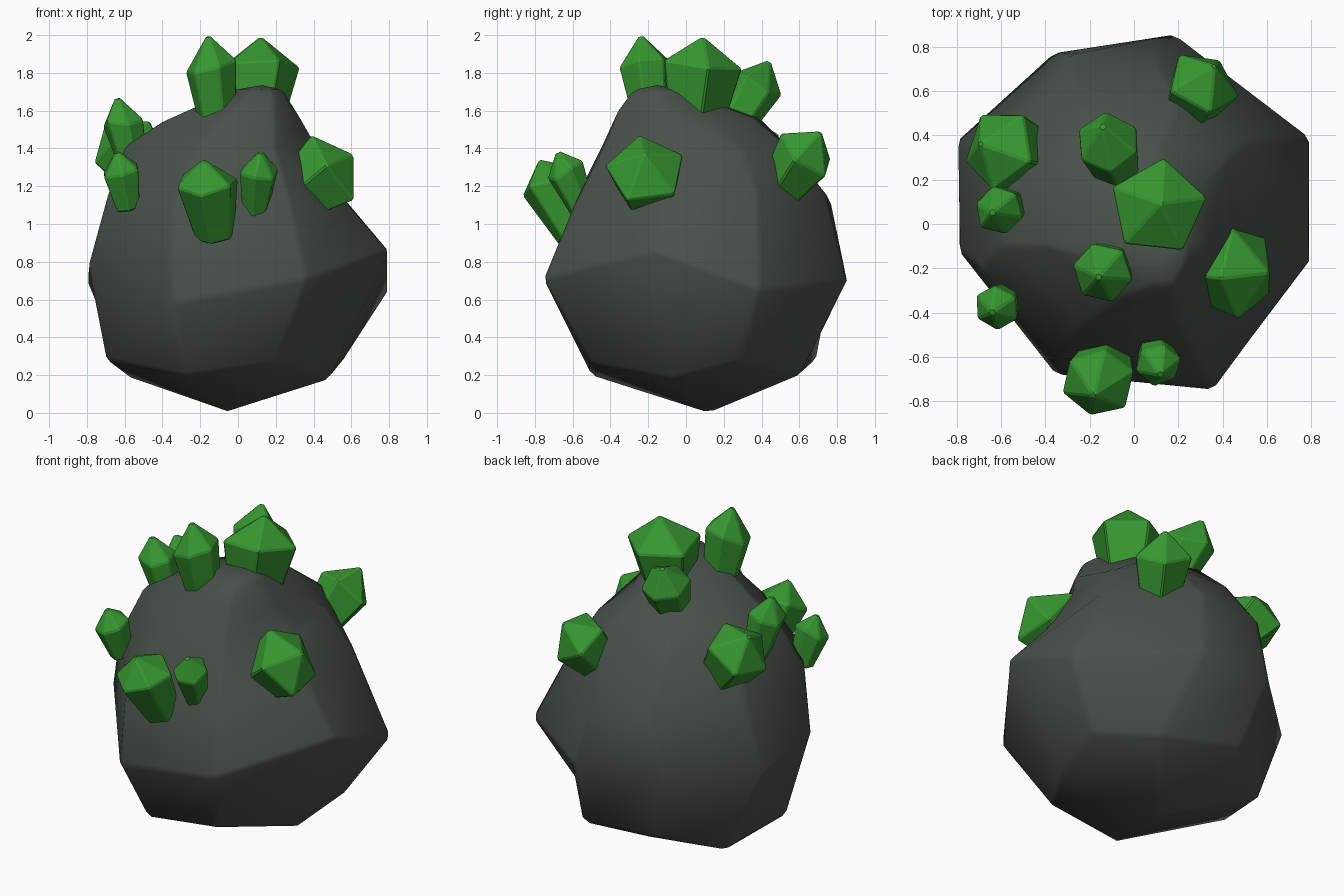
import bpy, bmesh, math, random
from mathutils import Vector

random.seed(4)


def material(name, rgb):
    m = bpy.data.materials.new(name)
    m.diffuse_color = (*rgb, 1)
    return m


rock_grey = material("dark rock", (0.066, 0.082, 0.067))
green = material("crystal green", (0.038, 0.315, 0.03))


def finish(name, bm, mat, bevel, limit, smooth):
    """Make the object, soften its edges and shade it."""
    bmesh.ops.recalc_face_normals(bm, faces=bm.faces)
    me = bpy.data.meshes.new(name)
    bm.to_mesh(me)
    bm.free()
    me.materials.append(mat)
    ob = bpy.data.objects.new(name, me)
    bpy.context.collection.objects.link(ob)
    mod = ob.modifiers.new("worn edges", "BEVEL")
    mod.width = bevel
    mod.segments = 1
    mod.limit_method = "ANGLE"
    mod.angle_limit = math.radians(limit)
    mod.harden_normals = False
    for p in me.polygons:
        p.use_smooth = smooth
    return ob


def loft(bm, rings, bottom, top):
    """Skin matching rings, closing both ends with a point."""
    loops = [[bm.verts.new(p) for p in r] for r in rings]
    n = len(loops[0])
    for a, b in zip(loops, loops[1:]):
        for i in range(n):
            j = (i + 1) % n
            bm.faces.new((a[i], a[j], b[j], b[i]))
    for loop, tip in ((loops[0], bottom), (loops[-1], top)):
        v = bm.verts.new(tip)
        for i in range(n):
            bm.faces.new((loop[i], loop[(i + 1) % n], v))


# Boulder: faceted rings from the foot up to a small off-centre knob
foot = [(0.2, -0.5, 0.26), (0.48, -0.07, 0.18), (0.55, 0.28, 0.27), (0.3, 0.6, 0.2),
        (-0.22, 0.69, 0.28), (-0.58, 0.42, 0.19), (-0.7, 0.0, 0.28), (-0.28, -0.5, 0.2)]
belly = [(0.36, -0.755, 0.71), (0.8, -0.17, 0.86), (0.8, 0.39, 0.65), (0.19, 0.855, 0.7),
         (-0.36, 0.77, 0.74), (-0.8, 0.37, 0.7), (-0.79, -0.12, 0.78), (-0.35, -0.68, 0.58)]
shoulder = [(0.28, -0.59, 1.1), (0.57, -0.1, 1.12), (0.54, 0.38, 1.16), (0.1, 0.74, 1.16),
            (-0.28, 0.77, 1.1), (-0.67, 0.35, 1.08), (-0.69, -0.2, 1.15), (-0.35, -0.61, 1.08)]
neck = [(0.2, -0.44, 1.4), (0.42, -0.04, 1.4), (0.42, 0.3, 1.39), (0.2, 0.54, 1.41),
        (-0.25, 0.54, 1.41), (-0.57, 0.3, 1.39), (-0.6, -0.1, 1.41), (-0.22, -0.45, 1.4)]
crown = [(0.19, -0.36, 1.6), (0.34, -0.12, 1.55), (0.28, 0.15, 1.53), (0.12, 0.36, 1.56),
         (-0.15, 0.38, 1.57), (-0.42, 0.2, 1.52), (-0.4, -0.1, 1.54), (-0.08, -0.34, 1.58)]
knob = [(0.13 + x * 0.25, -0.16 + (y - 0.02) * 0.25, 1.71) for x, y, z in neck]

bm = bmesh.new()
loft(bm, [foot, belly, shoulder, neck, crown, knob], (-0.06, 0.12, 0), (0.13, -0.15, 1.735))
finish("boulder", bm, rock_grey, 0.022, 32, True)


# Crystals: flared prisms with an uneven shoulder and a pointed cap
def crystal(name, base, tip, r, sides, turn):
    base, tip = Vector(base), Vector(tip)
    axis = tip - base
    q = axis.to_track_quat("Z", "Y")
    angles = [turn + math.tau * i / sides for i in range(sides)]

    def ring(t, s, wobble):
        return [base + axis * (t + random.uniform(-wobble, wobble))
                + q @ Vector((math.cos(a) * r * s, math.sin(a) * r * s, 0)) for a in angles]

    b = bmesh.new()
    loft(b, [ring(0, 0.66, 0), ring(0.7, 1.02, 0.06)], base, tip + axis.normalized() * 0.015)
    finish(name, b, green, 0.008, 25, False)


crystals = [
    ((0.08, 0.04, 1.48), (0.12, 0.09, 1.98), 0.22, 5, 1.5),
    ((-0.1, -0.17, 1.46), (-0.16, -0.24, 1.995), 0.138, 6, 0.5),
    ((-0.06, 0.2, 1.44), (-0.14, 0.44, 1.86), 0.145, 6, 0.3),
    ((-0.42, 0.29, 1.17), (-0.69, 0.36, 1.54), 0.19, 5, 0.2),
    ((-0.54, 0.09, 1.25), (-0.64, 0.05, 1.67), 0.11, 6, 0.9),
    ((-0.58, -0.33, 1.08), (-0.64, -0.4, 1.38), 0.105, 6, 0.2),
    ((-0.12, -0.58, 0.94), (-0.18, -0.77, 1.33), 0.165, 6, 0.6),
    ((0.09, -0.54, 1.06), (0.12, -0.68, 1.38), 0.105, 6, 0.1),
    ((0.29, -0.2, 1.13), (0.6, -0.22, 1.36), 0.215, 5, 0.5),
    ((0.22, 0.48, 1.15), (0.36, 0.71, 1.48), 0.17, 5, 0.9),
]
for i, c in enumerate(crystals):
    crystal(f"crystal_{i + 1}", *c)
